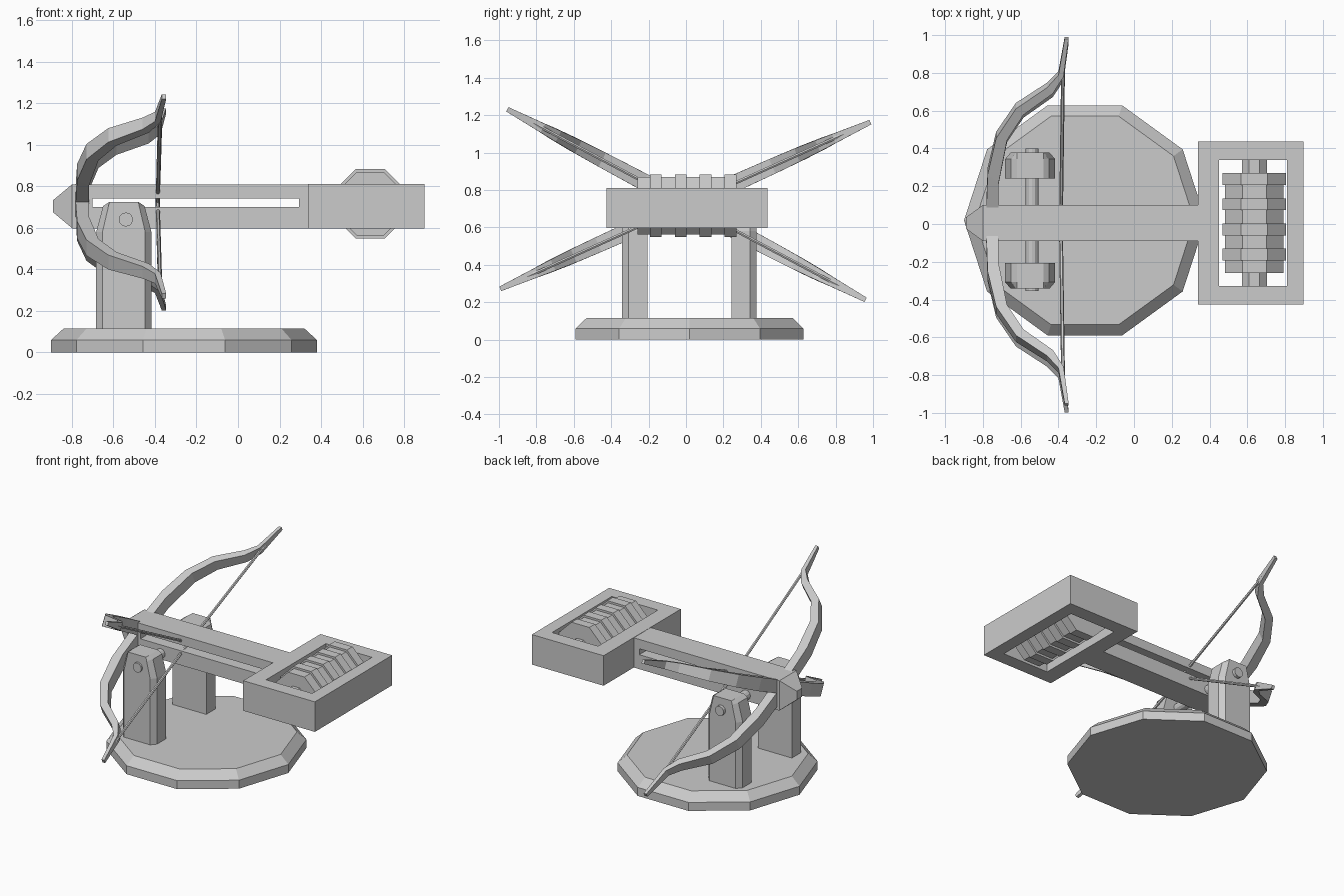
import bpy, bmesh
from math import sin, cos, pi, radians
from mathutils import Vector

if "Cube" in bpy.data.objects:
    bpy.data.objects.remove(bpy.data.objects["Cube"])


def finish(name, bm):
    bmesh.ops.recalc_face_normals(bm, faces=bm.faces[:])
    me = bpy.data.meshes.new(name)
    bm.to_mesh(me)
    bm.free()
    ob = bpy.data.objects.new(name, me)
    bpy.context.collection.objects.link(ob)
    return ob


def loft(name, rings, caps=True):
    """Skin a series of equal-sized closed rings; without caps join last to first."""
    bm = bmesh.new()
    vs = [[bm.verts.new(p) for p in r] for r in rings]
    n = len(rings[0])
    pairs = list(zip(vs, vs[1:])) + ([] if caps else [(vs[-1], vs[0])])
    for a, b in pairs:
        for i in range(n):
            j = (i + 1) % n
            bm.faces.new((a[i], a[j], b[j], b[i]))
    if caps:
        bm.faces.new(vs[0])
        bm.faces.new(vs[-1])
    return finish(name, bm)


def rect(x0, x1, v0, v1):
    return [(x0, v0), (x1, v0), (x1, v1), (x0, v1)]


def rod_y(name, x, z, stations, sides, phase=0.0):
    """Rod along y from (y, radius) stations."""
    ang = [phase + 2 * pi * i / sides for i in range(sides)]
    return loft(name, [[(x + r * cos(a), y, z + r * sin(a)) for a in ang]
                       for y, r in stations])


# Ten-sided base with chamfered rim
loft("base", [[(-0.26 + r * cos(pi * i / 5), 0.019 + r * sin(pi * i / 5), z)
               for i in range(10)]
              for z, r in ((0, 0.64), (0.06, 0.64), (0.115, 0.58))])

# Two uprights with a chamfered outer face
for side, name in ((1, "left_post"), (-1, "right_post")):
    rings = []
    for off, bottom, shoulder, top, h in ((0.224, 0.133, 0.133, 0.1, 0.705),
                                          (0.325, 0.133, 0.133, 0.1, 0.705),
                                          (0.36, 0.103, 0.103, 0.07, 0.725)):
        y = 0.018 + side * off
        half = [(bottom, 0.11), (shoulder, 0.58), (top, h), (0.07, 0.725)]
        if off == 0.36:
            half[2:] = [(0.075, 0.7), (0.07, 0.725)]
        prof = half + [(-x, z) for x, z in reversed(half)]
        rings.append([(-0.55 + x, y, z) for x, z in prof])
    loft(name, rings)

# Pivot axle
rod_y("pivot_axle", -0.54, 0.64, ((-0.355, 0.034), (0.4, 0.034)), 12)

# Slotted beam
Y0, Y1 = -0.09, 0.1
outer, slot = rect(-0.8, 0.34, 0.598, 0.808), rect(-0.7, 0.295, 0.7, 0.742)
loft("beam", [[(x, y, z) for x, z in r]
              for r, y in ((outer, Y0), (outer, Y1), (slot, Y1), (slot, Y0))], caps=False)

# Tapered beam nose
loft("beam_nose", [[(x, y, z) for y, z in rect(0.005 - w, 0.005 + w, 0.704 - h, 0.704 + h)]
                   for x, w, h in ((-0.8, 0.095, 0.105), (-0.89, 0.03, 0.03))])

# Rear frame, open above and below
outer, hole = rect(0.338, 0.898, -0.425, 0.437), rect(0.45, 0.81, -0.329, 0.338)
loft("rear_frame", [[(x, y, z) for x, y in r]
                    for r, z in ((outer, 0.598), (outer, 0.81), (hole, 0.81), (hole, 0.598))],
     caps=False)

# Winding drum: shaft, core and four rings, all octagonal
k = 1 / cos(pi / 8)
rod_y("drum_shaft", 0.637, 0.716, ((-0.34, 0.066 * k), (0.35, 0.066 * k)), 8, pi / 8)
rod_y("drum_core", 0.637, 0.716, ((-0.26, 0.154 * k), (0.265, 0.154 * k)), 8, pi / 8)
for i in range(4):
    y = -0.193 + i * 0.133
    rod_y("drum_ring_%d" % (i + 1), 0.637, 0.716,
          ((y, 0.168 * k), (y + 0.063, 0.168 * k)), 8, pi / 8)

# Crossed bows: outer (s, x), inner (s, x), half width
bow = [((0, -0.785), (0, -0.72), 0.045),
       ((0.31, -0.775), (0.26, -0.717), 0.045),
       ((0.52, -0.73), (0.51, -0.672), 0.042),
       ((0.69, -0.625), (0.655, -0.585), 0.038),
       ((0.81, -0.46), (0.775, -0.43), 0.032),
       ((0.88, -0.4), (0.87, -0.373), 0.026),
       ((1.085, -0.367), (1.085, -0.346), 0.013)]
for idx, (deg, cy, cz) in enumerate(((-28, 0.0025, 0.7225), (24.25, -0.0035, 0.7175)), 1):
    a = radians(deg)
    along, across = Vector((0, cos(a), sin(a))), Vector((0, -sin(a), cos(a)))

    def place(x, s, w):
        return Vector((x, cy, cz)) + along * s + across * w

    rings = []
    for sg, st in [(-1, b) for b in reversed(bow[1:])] + [(1, b) for b in bow]:
        (so, xo), (si, xi), w = st
        rings.append([place(xo, sg * so, -w), place(xo, sg * so, w),
                      place(xi, sg * si, w), place(xi, sg * si, -w)])
    loft("bow_%d" % idx, rings)

    # Bow string
    loft("bow_string_%d" % idx,
         [[place(x + 0.01 * cos(pi * i / 3), s, 0.01 * sin(pi * i / 3)) for i in range(6)]
          for s, x in ((-0.95, -0.375), (0, -0.387), (0.95, -0.375))])
